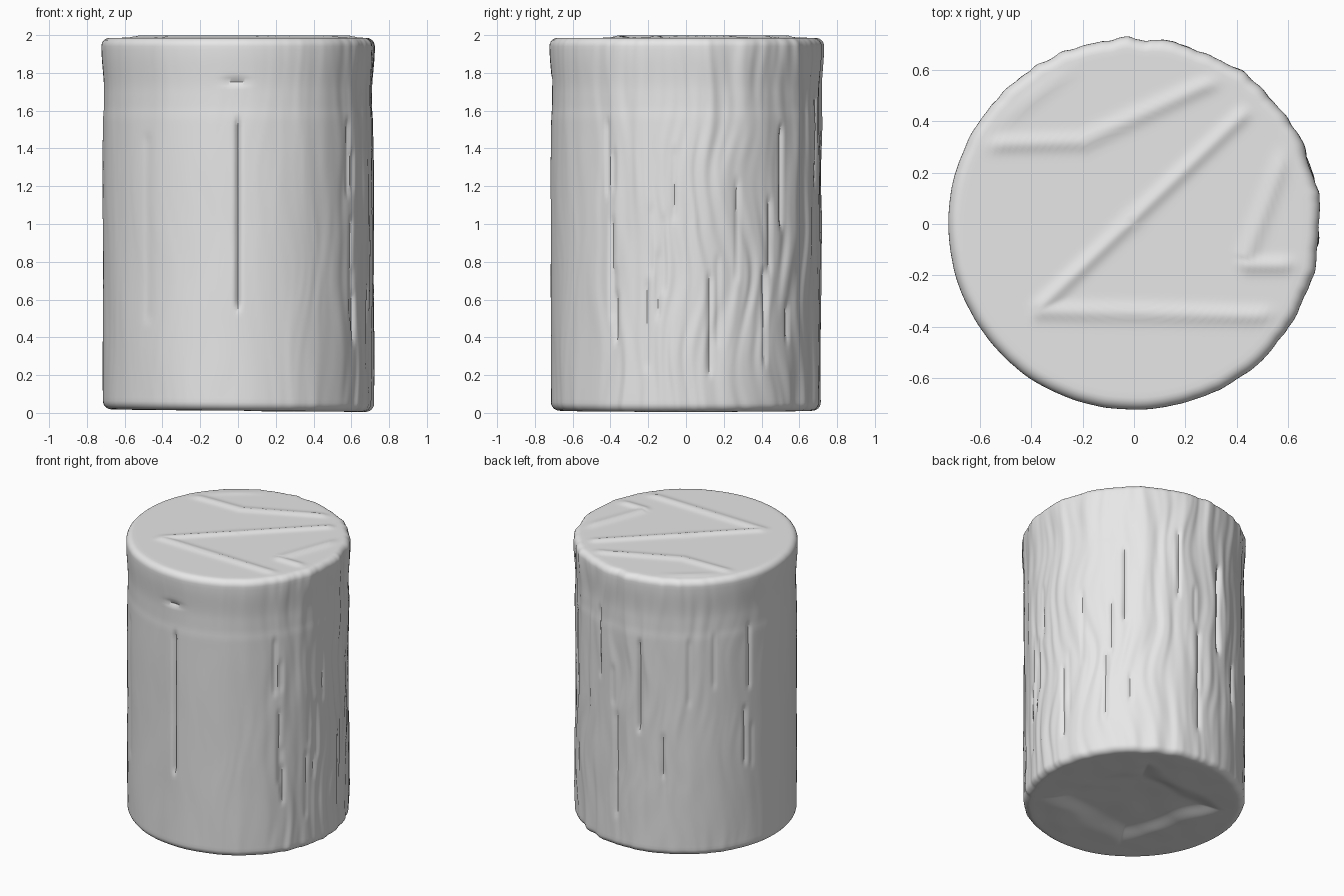
import bpy, bmesh, math, random
from mathutils import Vector, noise

random.seed(4)
if "Cube" in bpy.data.objects:
    bpy.data.objects.remove(bpy.data.objects["Cube"], do_unlink=True)

grey = bpy.data.materials.new("plain_grey")
grey.use_nodes = True
grey.diffuse_color = (0.8, 0.8, 0.8, 1)
grey.node_tree.nodes["Principled BSDF"].inputs["Base Color"].default_value = (0.8, 0.8, 0.8, 1)

SIDES, RADIUS, LOW, HIGH, ROUND = 360, 0.715, 0.012, 1.986, 0.045


def smooth(a, b, x):
    t = min(max((x - a) / (b - a), 0), 1)
    return t * t * (3 - 2 * t)


def arc_gap(a, b):
    return abs((a - b + 180) % 360 - 180)


# Vertical cracks: angle, bottom, top, depth, half width in degrees
cracks = [(-90, 0.57, 1.53, 0.022, 1.0), (-132, 0.5, 1.45, 0.005, 2.5),
          (100, 0.9, 1.5, 0.02, 1.0), (45, 1.0, 1.5, 0.015, 1.0)]
for i in range(26):
    start = random.uniform(0.2, 1.3)
    cracks.append((random.uniform(-55, 170), start, start + random.uniform(0.15, 0.5),
                   random.uniform(0.006, 0.014), 1.0))


# Bark relief: rough on the model's left and back, smooth on its front right
def bark(deg, z):
    a = math.radians(deg)
    rough = 0.15 + 0.85 * (1 - smooth(55, 125, arc_gap(deg, 45)))
    wander = 0.12 * noise.noise(Vector((math.cos(a) * 2, math.sin(a) * 2, z * 2)))
    x, y = math.cos(a + wander), math.sin(a + wander)
    streak = noise.noise(Vector((x * 9, y * 9, z * 0.9)))
    grain = noise.noise(Vector((x * 17, y * 17, z * 3)))
    d = rough * (0.011 * streak + 0.005 * grain)
    d += 0.004 * noise.noise(Vector((x * 2, y * 2, z * 2)))
    d += 0.012 * smooth(1.7, 1.92, z) - 0.003 * smooth(1.55, 1.62, z)
    for c, z0, z1, depth, width in cracks:
        g = arc_gap(deg, c) / width
        if g < 3 and z0 - 0.05 < z < z1 + 0.05:
            d -= depth * math.exp(-g * g) * smooth(z0 - 0.05, z0 + 0.02, z) * (1 - smooth(z1 - 0.02, z1 + 0.05, z))
    # short horizontal nick high on the front
    d -= 0.015 * math.exp(-(arc_gap(deg, -91) / 5) ** 2 - ((z - 1.755) / 0.015) ** 2)
    return d


# Straight ridges crossing the top
ridges = [((-0.36, -0.32), (0.42, 0.42)), ((-0.6, 0.31), (-0.2, 0.32)),
          ((-0.2, 0.32), (0.32, 0.56)), ((-0.36, -0.34), (0.62, -0.36)),
          ((0.6, 0.3), (0.44, -0.12)), ((0.44, -0.16), (0.66, -0.16)),
          ((-0.6, 0.35), (-0.25, 0.62))]


def ridge_height(x, y):
    best = 0
    p = Vector((x, y))
    for a, b in ridges:
        a, b = Vector(a), Vector(b)
        t = min(max((p - a).dot(b - a) / (b - a).length_squared, 0), 1)
        best = max(best, math.exp(-((p - a.lerp(b, t)).length / 0.03) ** 2))
    return 0.012 * best


# Angular hollow in the underside
def hollow(x, y):
    edge = max(abs(x + 0.3 * y), abs(y - 0.2 * x)) + 0.05 * noise.noise(Vector((x * 4, y * 4, 0)))
    return 0.035 * (1 - smooth(0.26, 0.42, edge)) + 0.005 * noise.noise(Vector((x * 5, y * 5, 3)))


# Profile from underside centre to top centre: radius, height
flat = RADIUS - ROUND
cap = [flat * i / 32 for i in range(1, 33)]
bend = [math.radians(15 * i) for i in range(1, 6)]
profile = [(r, LOW) for r in cap]
profile += [(flat + ROUND * math.sin(t), LOW + ROUND * (1 - math.cos(t))) for t in bend]
rows = 90
profile += [(RADIUS, LOW + ROUND + (HIGH - LOW - 2 * ROUND) * i / rows) for i in range(rows + 1)]
profile += [(flat + ROUND * math.cos(t), HIGH - ROUND * (1 - math.sin(t))) for t in bend]
profile += [(r, HIGH) for r in reversed(cap)]


def place(r, z, deg):
    a = math.radians(deg)
    r += bark(deg, z) * smooth(flat - 0.1, RADIUS, r) if r > flat - 0.1 else 0
    x, y = r * math.cos(a), r * math.sin(a)
    if z >= HIGH - 1e-6:
        z += ridge_height(x, y) * (1 - smooth(0.6, flat, r))
    elif z <= LOW + 1e-6:
        z += hollow(x, y) * (1 - smooth(0.55, flat, r))
    # gentle lean of both ends
    if z < 0.1:
        z -= 0.007 * x / RADIUS
    return x, y, z


# Log body
bm = bmesh.new()
rings = [[bm.verts.new(place(r, z, 360 * i / SIDES - 180)) for i in range(SIDES)] for r, z in profile]
for low, high in zip(rings, rings[1:]):
    for i in range(SIDES):
        j = (i + 1) % SIDES
        bm.faces.new((low[i], low[j], high[j], high[i]))
for ring, centre in ((rings[0], place(0, LOW, 0)), (rings[-1], place(0, HIGH, 0))):
    mid = bm.verts.new(centre)
    for i in range(SIDES):
        bm.faces.new((ring[i], ring[(i + 1) % SIDES], mid))
bmesh.ops.recalc_face_normals(bm, faces=bm.faces)
mesh = bpy.data.meshes.new("log_body")
bm.to_mesh(mesh)
bm.free()
mesh.materials.append(grey)
log = bpy.data.objects.new("log_body", mesh)
bpy.context.collection.objects.link(log)
bpy.context.view_layer.objects.active = log
log.select_set(True)
bpy.ops.object.shade_smooth_by_angle(angle=math.radians(40))
